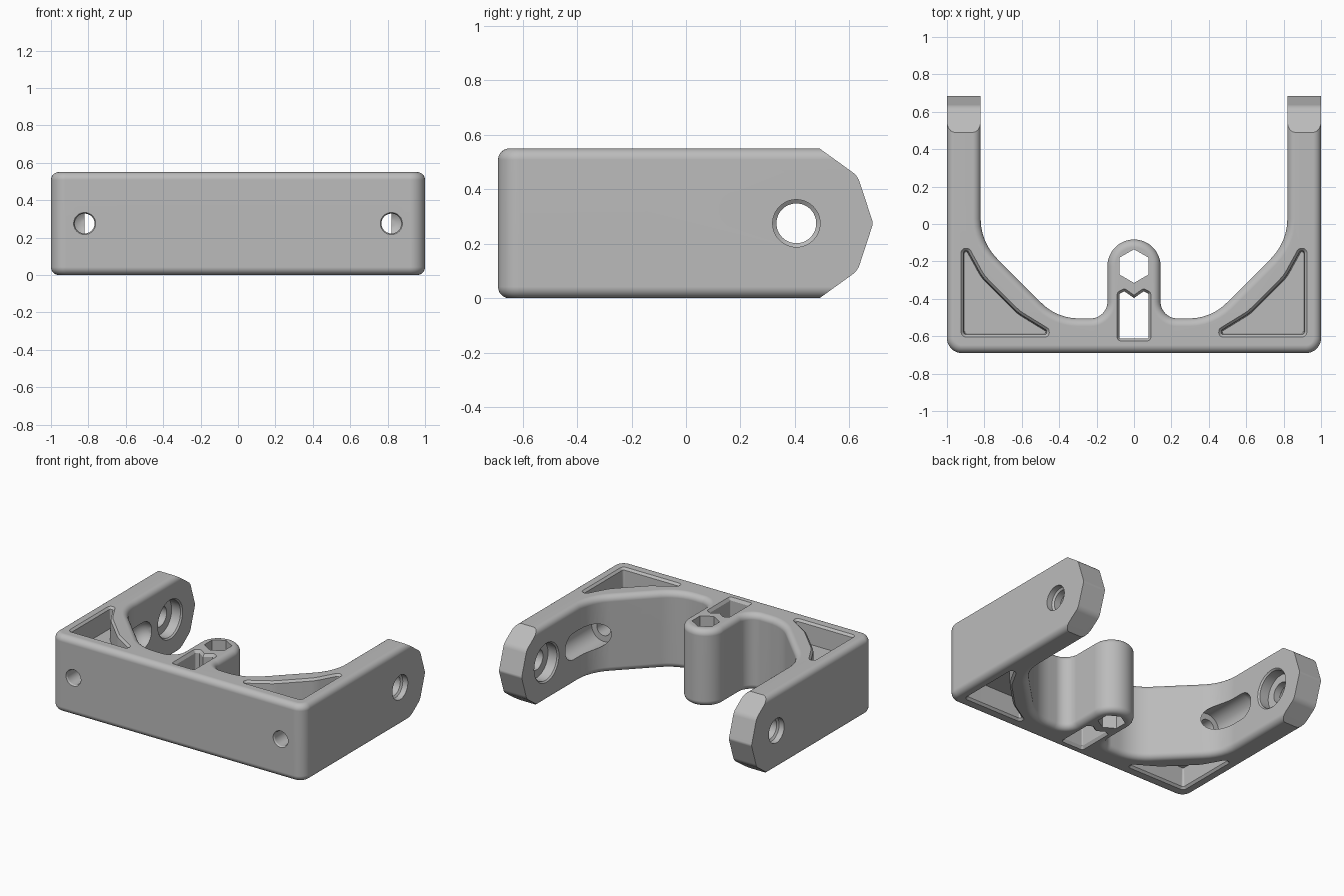
import bpy, bmesh
from math import pi, sin, cos, tan, ceil, radians
from mathutils import Vector, Matrix

if "Cube" in bpy.data.objects:
    bpy.data.objects.remove(bpy.data.objects["Cube"], do_unlink=True)

H = 0.55
MID = H / 2

grey = bpy.data.materials.new("plain grey")
grey.use_nodes = True
grey.diffuse_color = (0.5, 0.5, 0.5, 1)
bsdf = next(n for n in grey.node_tree.nodes if n.type == "BSDF_PRINCIPLED")
bsdf.inputs["Base Color"].default_value = (0.5, 0.5, 0.5, 1)
bsdf.inputs["Roughness"].default_value = 0.6

# Axis swaps: profile plane (u, v) and extrusion w
ALONG_X = Matrix(((0, 0, 1), (1, 0, 0), (0, 1, 0))).to_4x4()
ALONG_Y = Matrix(((0, 1, 0), (0, 0, 1), (1, 0, 0))).to_4x4()


def fillet(corners):
    """Round each corner (x, y, radius) of a closed outline."""
    out = []
    n = len(corners)
    for i, (x, y, r) in enumerate(corners):
        p = Vector((x, y))
        a = (Vector(corners[i - 1][:2]) - p).normalized()
        b = (Vector(corners[(i + 1) % n][:2]) - p).normalized()
        if r == 0:
            out.append(p)
            continue
        half = a.angle(b) / 2
        centre = p + (a + b).normalized() * (r / sin(half))
        start = p + a * (r / tan(half)) - centre
        turn = pi - 2 * half
        if a.x * b.y - a.y * b.x > 0:
            turn = -turn
        steps = max(3, ceil(abs(turn) / radians(8)))
        for k in range(steps + 1):
            t = turn * k / steps
            out.append(centre + Vector((start.x * cos(t) - start.y * sin(t),
                                        start.x * sin(t) + start.y * cos(t))))
    return [p for i, p in enumerate(out) if (p - out[i - 1]).length > 0.0005]


def inset(pts, d):
    """Move a counter-clockwise outline inward by d."""
    out = []
    for i, p in enumerate(pts):
        e = (p - pts[i - 1]).normalized()
        f = (pts[(i + 1) % len(pts)] - p).normalized()
        n1, n2 = Vector((-e.y, e.x)), Vector((-f.y, f.x))
        out.append(p + (n1 + n2) * (d / (1 + n1.dot(n2))))
    return out


def loft(name, pts, levels, matrix=Matrix.Identity(4)):
    """Stack inset copies of an outline; levels are (inset, height)."""
    if levels[0][1] > levels[-1][1]:
        levels = levels[::-1]
    bm = bmesh.new()
    rings = [[bm.verts.new((p.x, p.y, w)) for p in inset(pts, d)] for d, w in levels]
    n = len(pts)
    for lo, hi in zip(rings, rings[1:]):
        for i in range(n):
            j = (i + 1) % n
            bm.faces.new((lo[i], lo[j], hi[j], hi[i]))
    bm.faces.new(rings[0][::-1])
    bm.faces.new(rings[-1])
    bm.transform(matrix)
    bm.normal_update()
    mesh = bpy.data.meshes.new(name)
    bm.to_mesh(mesh)
    bm.free()
    mesh.materials.append(grey)
    obj = bpy.data.objects.new(name, mesh)
    bpy.context.scene.collection.objects.link(obj)
    return obj


def circle(u, v, r, n=48):
    return [Vector((u + r * cos(2 * pi * i / n), v + r * sin(2 * pi * i / n))) for i in range(n)]


def mirrored(pts):
    return [Vector((-p.x, p.y)) for p in reversed(pts)]


def carve(target, cutter):
    mod = target.modifiers.new(cutter.name, "BOOLEAN")
    mod.operation, mod.solver, mod.object = "DIFFERENCE", "EXACT", cutter
    bpy.context.view_layer.objects.active = target
    bpy.ops.object.modifier_apply(modifier=mod.name)
    bpy.data.objects.remove(cutter, do_unlink=True)


# Bracket body: U-shaped plan with a centre boss and rounded rims
half_plan = [(1, -0.69, 0.08), (1, 0.8, 0), (0.82, 0.8, 0), (0.82, -0.097, 0.3),
             (0.412, -0.505, 0.28), (0.142, -0.505, 0.09), (0.142, -0.083, 0.1419)]
plan = fillet(half_plan + [(-x, y, r) for x, y, r in reversed(half_plan)])
R = 0.042
arc = [(R * (1 - sin(t)), R * (1 - cos(t))) for t in (k * pi / 12 for k in range(7))]
bracket = loft("bracket", plan, arc + [(d, H - z) for d, z in reversed(arc)])

# Pointed arm tips
tip = fillet([(0.351, -0.1, 0), (1, -0.1, 0), (1, 0.65, 0), (0.351, 0.65, 0),
              (0.63, 0.449, 0.07), (0.687, MID, 0.03), (0.63, 0.101, 0.07)])
carve(bracket, loft("tip_cut", tip, [(0, -1.2), (0, 1.2)], ALONG_X))

# Corner pockets, top and bottom
pocket = fillet([(0.925, -0.605, 0.03), (0.925, -0.13, 0.025), (0.88, -0.13, 0.025),
                 (0.80, -0.275, 0.2), (0.61, -0.465, 0.2), (0.455, -0.56, 0.025),
                 (0.45, -0.605, 0.025)])
depths = [(0, -0.1), (0, 0), (0.014, 0.015), (0.02, 0.15)]
for outline in (pocket, mirrored(pocket)):
    carve(bracket, loft("lower_pocket_cut", outline, depths))
    carve(bracket, loft("upper_pocket_cut", outline, [(d, H - z) for d, z in depths]))

# Notched centre slot and hexagonal hole through the boss
slot = fillet([(-0.09, -0.625, 0.02), (0.09, -0.625, 0.02), (0.09, -0.365, 0.02),
               (0.05, -0.345, 0.015), (0, -0.38, 0), (-0.05, -0.345, 0.015),
               (-0.09, -0.365, 0.02)])
carve(bracket, loft("slot_cut", slot, [(0, -0.1), (0, 0), (0.013, 0.02),
                                       (0.013, H - 0.02), (0, H), (0, H + 0.1)]))
hexagon = [Vector((0.09 * sin(-k * pi / 3), -0.225 + 0.09 * cos(k * pi / 3))) for k in range(6)]
carve(bracket, loft("hex_cut", hexagon, [(0, -0.1), (0, H + 0.1)]))

for s in (1, -1):
    # Stepped pivot hole with an inner counterbore in each arm
    steps = [(-0.014, 1.1), (-0.014, 0.96), (0, 0.95), (0, 0.90), (-0.057, 0.90),
             (-0.057, 0.83), (-0.067, 0.82), (-0.067, 0.75)]
    carve(bracket, loft("pivot_cut", circle(0.405, MID, 0.073),
                        [(d, s * x) for d, x in steps], ALONG_X))
    # Round-ended relief in the inner wall
    r = 0.095
    ball = [(r * (1 - cos(t)), 0.1 + r * sin(t)) for t in (k * pi / 20 for k in range(10))]
    carve(bracket, loft("relief_cut", circle(MID, 0.82 * s, r), [(0, -0.24)] + ball, ALONG_Y))
    # Screw hole through the front wall
    screw = [(-0.006, -0.8), (-0.006, -0.69), (0, -0.68), (0, -0.1)]
    carve(bracket, loft("screw_cut", circle(MID, 0.82 * s, 0.053), screw, ALONG_Y))

# Smooth curves with crisp edges
bpy.ops.object.select_all(action="DESELECT")
bracket.select_set(True)
bpy.context.view_layer.objects.active = bracket
bpy.ops.object.shade_smooth_by_angle(angle=radians(28))
weighted = bracket.modifiers.new("even shading", "WEIGHTED_NORMAL")
weighted.keep_sharp = True
